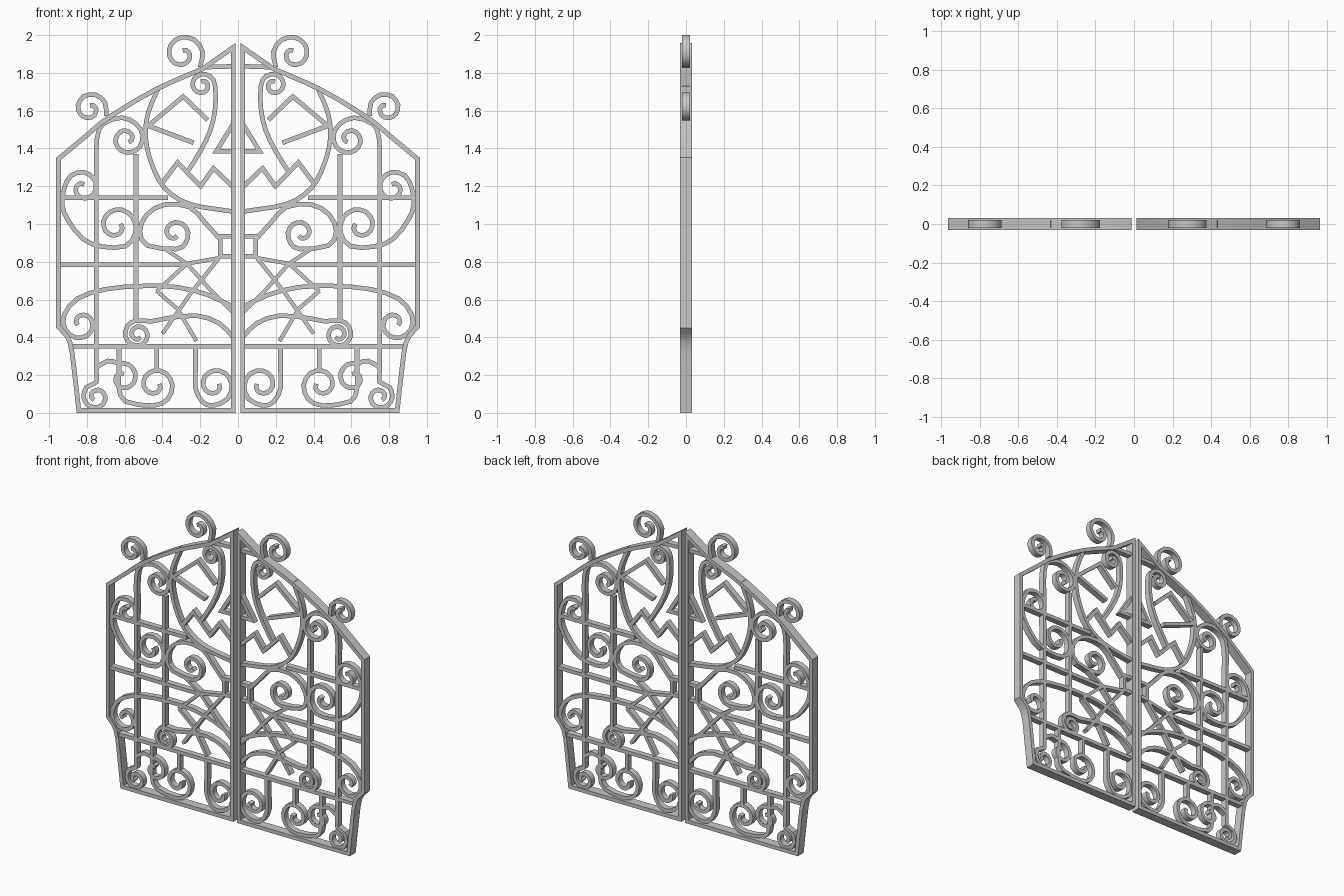
import bpy, bmesh, math
from mathutils import Vector

cube = bpy.data.objects.get("Cube")
if cube:
    bpy.data.objects.remove(cube)

# One grey metal for the whole gate
iron = bpy.data.materials.new("grey_iron")
iron.use_nodes = True
grey = (.58, .58, .58, 1)
iron.diffuse_color = grey
iron.node_tree.nodes["Principled BSDF"].inputs["Base Color"].default_value = grey

BAR = .024
THIN = .04
THICK = .062


def ribbon(name, points, width=BAR, depth=THIN, closed=False):
    """Flat bar swept along a path in the gate plane, mirrored to both leaves."""
    path = [Vector(p) for p in points]
    count = len(path)
    bm = bmesh.new()
    rings = []
    for i, p in enumerate(path):
        before = path[i - 1] if i or closed else None
        after = path[(i + 1) % count] if i < count - 1 or closed else None
        d_in = (p - before).normalized() if before is not None else None
        d_out = (after - p).normalized() if after is not None else d_in
        d_in = d_in or d_out
        tangent = (d_in + d_out).normalized()
        side = Vector((-tangent.y, tangent.x))
        reach = width / 2 / max(tangent.dot(d_out), .38)
        ring = []
        for s, y in ((-1, -1), (1, -1), (1, 1), (-1, 1)):
            q = p + side * reach * s
            ring.append(bm.verts.new((q.x, y * depth / 2, q.y)))
        rings.append(ring)
    for i in range(count if closed else count - 1):
        a, b = rings[i], rings[(i + 1) % count]
        for k in range(4):
            n = (k + 1) % 4
            bm.faces.new((a[k], a[n], b[n], b[k]))
    if not closed:
        bm.faces.new(rings[0])
        bm.faces.new(rings[-1])
    bmesh.ops.recalc_face_normals(bm, faces=bm.faces)
    mesh = bpy.data.meshes.new(name)
    bm.to_mesh(mesh)
    bm.free()
    mesh.materials.append(iron)
    obj = bpy.data.objects.new(name, mesh)
    bpy.context.collection.objects.link(obj)
    mirror = obj.modifiers.new("both_leaves", "MIRROR")
    mirror.use_mirror_merge = False
    bpy.ops.object.select_all(action="DESELECT")
    obj.select_set(True)
    bpy.context.view_layer.objects.active = obj
    bpy.ops.object.shade_smooth_by_angle(angle=math.radians(32))
    return obj


def spiral(x, z, radius, start, turns, end=.02):
    """Points winding inward; positive turns run counter-clockwise."""
    steps = max(4, round(abs(turns) * 8))
    points = []
    for i in range(steps + 1):
        t = i / steps
        angle = math.radians(start) + turns * math.tau * t
        r = radius + (end - radius) * t
        points.append((x + r * math.cos(angle), z + r * math.sin(angle)))
    return points


def smooth(points, parts=3):
    """Catmull-Rom curve through the points."""
    pts = [Vector(p) for p in points]
    pts = [pts[0] * 2 - pts[1]] + pts + [pts[-1] * 2 - pts[-2]]
    out = []
    for a, b, c, d in zip(pts, pts[1:], pts[2:], pts[3:]):
        for k in range(parts):
            t = k / parts
            out.append((b * 2 + (c - a) * t + (a * 2 - b * 5 + c * 4 - d) * t * t
                        + (b * 3 - a - c * 3 + d) * t ** 3) / 2)
    return out + [pts[-2]]


def scroll(name, stem, curl, first_curl=None):
    """Curved bar ending in a curl, optionally starting from another."""
    head = spiral(*first_curl)[::-1] if first_curl else []
    ribbon(name, smooth(head + stem + spiral(*curl), 2))


# Outer frame of each leaf
shoulder = smooth([(.187, 1.822), (.44, 1.71), (.69, 1.56), (.80, 1.47), (.95, 1.345)])
foot = smooth([(.95, .455), (.89, .375), (.862, .18), (.843, .0125)])
ribbon("leaf_frame", [(.025, .0125), (.025, 1.935)] + shoulder + foot,
       width=.025, depth=THICK, closed=True)

# Straight rails and bars
for name, a, b in (
        ("upper_rail", (.37, 1.138), (.935, 1.138)),
        ("middle_rail", (.27, .785), (.95, .785)),
        ("lower_rail", (.025, .353), (.885, .353)),
        ("top_brace", (.025, 1.835), (.18, 1.83)),
        ("inner_bar", (.54, 1.37), (.54, .48)),
        ("short_bar", (.43, .353), (.43, .225))):
    ribbon(name, [a, b])

# Curls standing on top of the frame
scroll("crest_curl", [], (.293, 1.899, .115, 217, -1.35))
scroll("shoulder_curl", [], (.785, 1.61, .095, 204, -1.3))

# Round face: outline, nose, eye, mouth and curled stem
ribbon("face_outline", smooth([(.42, 1.725), (.478, 1.58), (.488, 1.45), (.456, 1.316),
                               (.388, 1.19), (.256, 1.105), (.025, 1.066)]))
ribbon("face_nose", [(.025, 1.53), (.115, 1.385), (.025, 1.385)])
ribbon("face_eye", [(.16, 1.55), (.29, 1.675), (.475, 1.52), (.235, 1.43)])
ribbon("face_mouth", [(.025, 1.195), (.13, 1.295), (.198, 1.2), (.32, 1.325), (.41, 1.205)])
scroll("face_stem", [(.265, 1.28), (.2, 1.385), (.145, 1.5), (.12, 1.62)],
       (.19, 1.735, .068, 180, -1.3))

# Tall outer bar with its top scroll and bottom curl
scroll("outer_bar_scroll", [(.75, .36), (.75, .9), (.75, 1.3), (.747, 1.45),
                            (.715, 1.53), (.615, 1.563), (.54, 1.53)],
       (.59, 1.45, .088, 165, 1.2))
scroll("outer_bar_curl", [(.75, .36), (.75, .22)], (.75, .085, .078, 90, -1.4))

# Double-ended scroll beside the hinge side
scroll("side_scroll", [(.93, 1.1), (.9, 1.02), (.82, .92), (.72, .88)],
       (.645, .99, .118, 245, -1.25, .025), (.82, 1.19, .1, 0, 1.3))

# Large arch beside the latch
scroll("latch_arch", [(.1, .925), (.177, 1.01), (.256, 1.09), (.388, 1.103),
                      (.483, 1.05), (.52, .96), (.478, .886)],
       (.335, .952, .085, 265, -1.1))
ribbon("latch_box", [(.025, .83), (.093, .83), (.093, .935), (.025, .935)])

# Web of straight strands
for strand in ([(.1, .82), (.245, .64), (.4, .42)],
               [(.27, .79), (.15, .655), (.025, .53)],
               [(.39, .87), (.27, .79), (.43, .645)],
               [(.1, .82), (.27, .79)],
               [(.43, .645), (.32, .55), (.22, .38)]):
    ribbon("web_strand", strand, width=.021)

# Low arches
scroll("low_arch", [(.025, .56), (.16, .625), (.32, .665), (.5, .672), (.7, .655), (.85, .605)],
       (.83, .475, .1, 25, -1.15))
scroll("small_arch", [(.025, .4), (.1, .475), (.22, .515), (.38, .5), (.46, .485)],
       (.53, .415, .075, 80, -1.6))

# Curled bars along the bottom
for name, bar, middle in (("inner_foot_scroll", .225, .125), ("outer_foot_scroll", .63, .44)):
    scroll(name, [(bar, .353), (bar, .22), (bar, .13), (bar - .035, .06)],
           (middle, .148, .11, 275, -1.3, .025))
scroll("foot_arch", [(.75, .24), (.69, .275)], (.61, .185, .085, 70, 1.1))
